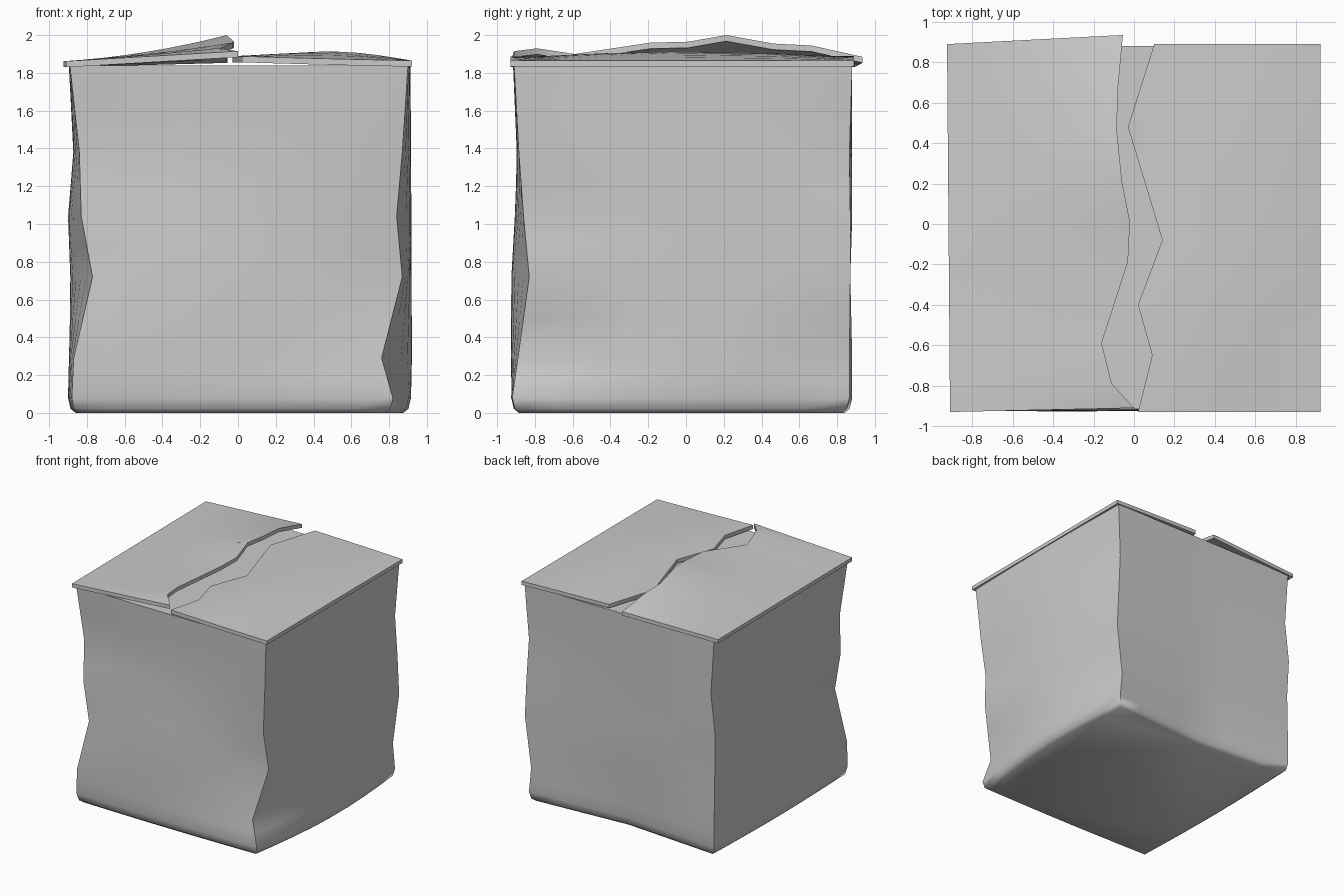
import bpy, bmesh, math
from mathutils import Vector

if "Cube" in bpy.data.objects:
    bpy.data.objects.remove(bpy.data.objects["Cube"])

N = 8  # segments per wall


def finish(name, bm, angle=35):
    bmesh.ops.recalc_face_normals(bm, faces=bm.faces)
    me = bpy.data.meshes.new(name)
    bm.to_mesh(me)
    bm.free()
    ob = bpy.data.objects.new(name, me)
    bpy.context.collection.objects.link(ob)
    bpy.ops.object.select_all(action='DESELECT')
    ob.select_set(True)
    bpy.context.view_layer.objects.active = ob
    bpy.ops.object.shade_smooth_by_angle(angle=math.radians(angle))
    return ob


def interp(table, t):
    # piecewise linear lookup, table sorted by first value
    for a, b in zip(table, table[1:]):
        if t <= b[0]:
            f = (t - a[0]) / (b[0] - a[0])
            return a[1] + (b[1] - a[1]) * f
    return table[-1][1]


# Dented box body: crumpled corner columns, one row per height
heights = [0.08, 0.29, 0.72, 1.04, 1.38, 1.838]
front_left = [(-.88, -.91), (-.87, -.92), (-.77, -.90), (-.83, -.89), (-.84, -.865), (-.89, -.90)]
front_right = [(.82, -.92), (.76, -.89), (.87, -.83), (.84, -.86), (.87, -.885), (.90, -.91)]
back_right = [(.87, .865), (.85, .865), (.905, .87), (.89, .87), (.87, .865), (.90, .88)]
back_left = [(-.88, .88), (-.88, .88), (-.88, .87), (-.89, .88), (-.85, .88), (-.88, .88)]
# wall depth at the middle of each side
front_mid = [-.925, -.925, -.92, -.905, -.895, -.915]
right_mid = [.915, .918, .917, .917, .917, .912]
back_mid = [.81, .82, .85, .85, .86, .88]
left_mid = [-.90, -.895, -.875, -.895, -.872, -.895]


def outline(i):
    cs = [Vector(c[i]) for c in (front_left, front_right, back_right, back_left)]
    mids = [(1, front_mid[i]), (0, right_mid[i]), (1, back_mid[i]), (0, left_mid[i])]
    pts = []
    for k in range(4):
        a, b = cs[k], cs[(k + 1) % 4]
        axis, depth = mids[k]
        bulge = depth - (a[axis] + b[axis]) / 2
        for s in range(N):
            t = s / N
            p = a.lerp(b, t)
            # the back is creased inward, the other sides bow softly
            p[axis] += bulge * (1 - abs(2 * t - 1) if k == 2 else math.sin(math.pi * t))
            pts.append(p)
    return pts


rows = [([p * .955 for p in outline(0)], 0.0), ([p * .985 for p in outline(0)], 0.022)]
for i, z in enumerate(heights):
    if i:  # intermediate row keeps the edge straight between folds
        rows.append(([(a + b) / 2 for a, b in zip(outline(i - 1), outline(i))],
                     (heights[i - 1] + z) / 2))
    rows.append((outline(i), z))
bm = bmesh.new()
rings = [[bm.verts.new((p.x, p.y, z)) for p in pts] for pts, z in rows]
for lo, hi in zip(rings, rings[1:]):
    for j in range(len(lo)):
        k = (j + 1) % len(lo)
        bm.faces.new((lo[j], lo[k], hi[k], hi[j]))
bm.faces.new(rings[0][::-1])
bm.faces.new(rings[-1])
finish("box_body", bm, 62)


# Torn lid flaps: grid from the outer hinge (u=0) to the torn edge (u=1)
def flap(name, vs, point):
    bm = bmesh.new()
    M = 8
    g = [[bm.verts.new(point(u / M, v)) for u in range(M + 1)] for v in vs]
    for a, b in zip(g, g[1:]):
        for j in range(M):
            bm.faces.new((a[j], a[j + 1], b[j + 1], b[j]))
    # thickness: copy straight down and join the rim
    rim = [e for e in bm.edges if e.is_boundary]
    dup = bmesh.ops.duplicate(bm, geom=list(bm.faces) + list(bm.edges) + list(bm.verts))
    vm = dup["vert_map"]
    low = [e for e in dup["geom"] if isinstance(e, bmesh.types.BMVert)]
    bmesh.ops.translate(bm, verts=low, vec=(0, 0, -.032))
    for e in rim:
        a, b = e.verts
        bm.faces.new((a, b, vm[b], vm[a]))
    finish(name, bm)


left_tear = [(-.92, 0), (-.8, -.11), (-.6, -.16), (-.2, -.03), (0, -.02), (.2, -.06),
             (.45, -.085), (.65, -.08), (.92, -.055)]
left_lift = [(-.92, 1.915), (-.8, 1.93), (-.6, 1.90), (-.2, 1.96), (0, 1.965), (.2, 2.0),
             (.45, 1.955), (.65, 1.945), (.92, 1.885)]
right_tear = [(-.93, .02), (-.65, .09), (-.4, .02), (-.08, .14), (.48, -.03), (.89, .1)]


def left_point(u, v):
    outer = -.925 + .008 * (.92 - v)
    x = outer + (interp(left_tear, v) - outer) * u
    # back edge skews outward, front edge slightly inward
    y = v + (.92 + v) / 1.84 * (-.03 + .045 * u) + (.92 - v) / 1.84 * (-.01 + .02 * u)
    lift = interp(left_lift, v) - 1.862
    return (x, y, 1.862 + min(lift, .055) * u + max(lift - .055, 0) * u * u)


def right_point(u, v):
    x = .922 + (interp(right_tear, v) - .922) * u
    mid = math.cos(v * math.pi / 2)
    z = 1.865 + .023 * u + (-.006 + .042 * mid) * math.sin(math.pi * u)
    return (x, v, z)


flap("left_flap", [k[0] for k in left_tear], left_point)
flap("right_flap", [k[0] for k in right_tear], right_point)
